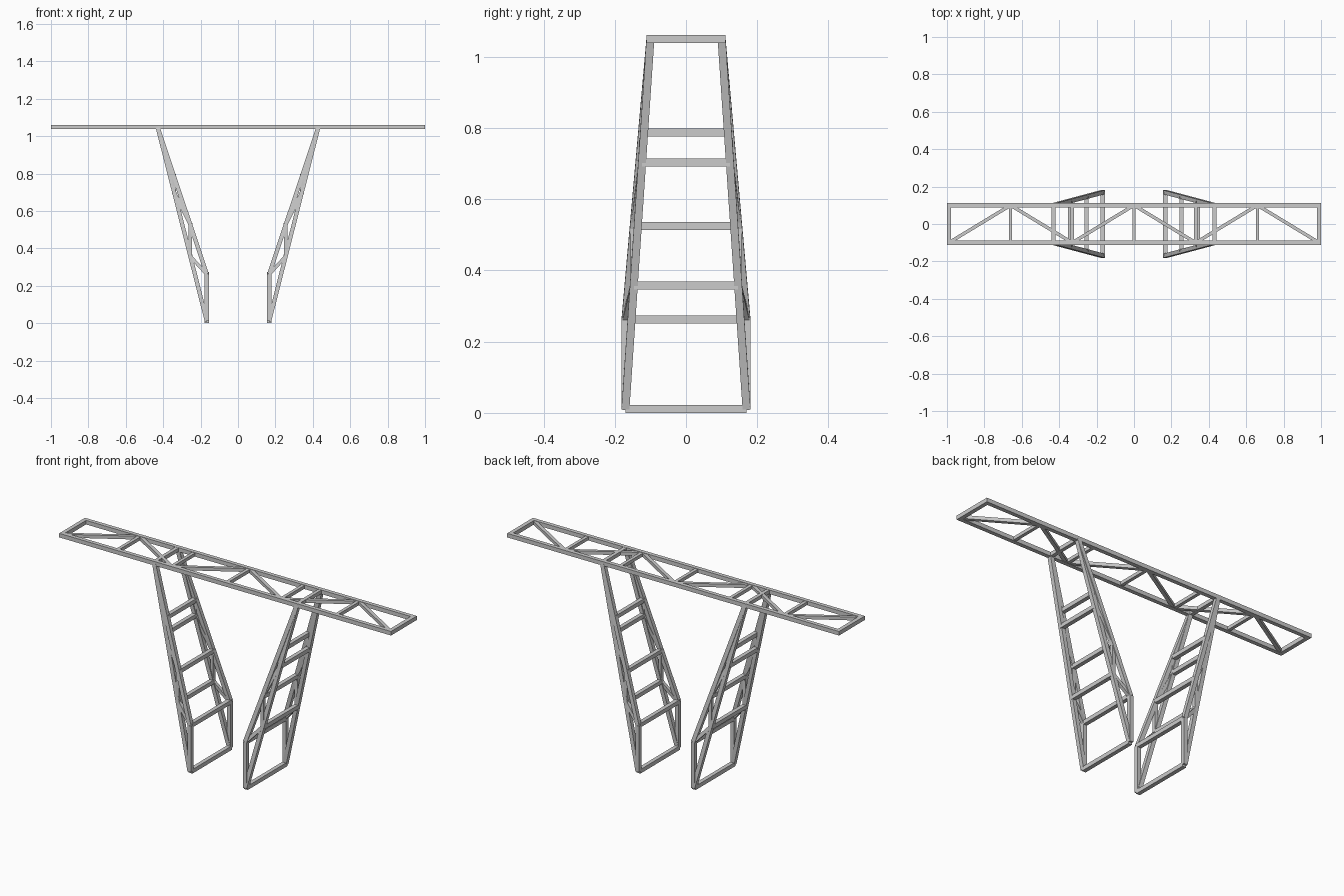
import bpy, bmesh
from mathutils import Vector, Matrix

if "Cube" in bpy.data.objects:
    bpy.data.objects.remove(bpy.data.objects["Cube"])

W = 0.022  # beam thickness


def truss(name, beams, ref):
    """Square beams between point pairs; ref fixes the roll of each beam."""
    bm = bmesh.new()
    for a, b, w in beams:
        a, b = Vector(a), Vector(b)
        d = (b - a).normalized()
        r = Vector(ref)
        if abs(d.dot(r)) > 0.9:
            r = Vector((0, 0, 1))
        s = d.cross(r).normalized()
        u = s.cross(d)
        rot = Matrix((s, u, d)).transposed().to_4x4()
        size = Matrix.Diagonal((w, w, (b - a).length, 1))
        bmesh.ops.create_cube(bm, size=1, matrix=Matrix.Translation((a + b) / 2) @ rot @ size)
    mesh = bpy.data.meshes.new(name)
    bm.to_mesh(mesh)
    bm.free()
    ob = bpy.data.objects.new(name, mesh)
    bpy.context.collection.objects.link(ob)
    return ob


# Top frame: rails, end bars, cross struts and zigzag bracing
Z, Y, B = 1.05, 0.1, 0.33
rails = [((-1, s * Y, Z), (1, s * Y, Z), W) for s in (-1, 1)]
ends = [((s * 0.989, -Y, Z), (s * 0.989, Y, Z), W) for s in (-1, 1)]
struts = [(((i * B), -Y, Z), ((i * B), Y, Z), 0.018) for i in range(-2, 3)]
zigzag = []
for i in range(-3, 3):
    s = -1 if i % 2 else 1
    zigzag.append(((i * B, s * Y, Z), ((i + 1) * B, -s * Y, Z), 0.018))
truss("top_frame", rails + ends, (0, 0, 1))
truss("top_bracing", struts + zigzag, (0, 0, 1))

# Legs: two tapered side trusses joined by rungs, one leg per side
for side, label in ((-1, "left"), (1, "right")):
    def node(t, z0, s):
        return (side * (0.167 + 0.263 * t), s * (0.17 - 0.07 * t), z0 + (Z - z0) * t)

    def outer(t, s):
        return node(t, 0.011, s)

    def inner(t, s):
        return node(t, 0.262, s)

    chords, web = [], []
    for s in (-1, 1):
        chords += [(outer(0, s), outer(1, s), W), (inner(0, s), inner(1, s), W),
                   (outer(0, s), inner(0, s), W)]
        for k in range(3):
            t, n = k / 3, (k + 1) / 3
            if k:
                web.append((outer(t, s), inner(t, s), 0.018))
            if k < 2:
                web.append((inner(t, s), outer(n, s), 0.018))
    rungs = [(f(k / 3, -1), f(k / 3, 1), W) for k in range(3) for f in (outer, inner)]
    rungs.append((outer(1, -1), outer(1, 1), 0.02))
    truss(label + "_leg_frame", chords, (0, 1, 0))
    truss(label + "_leg_bracing", web, (0, 1, 0))
    truss(label + "_leg_rungs", rungs, (0, 1, 0))
